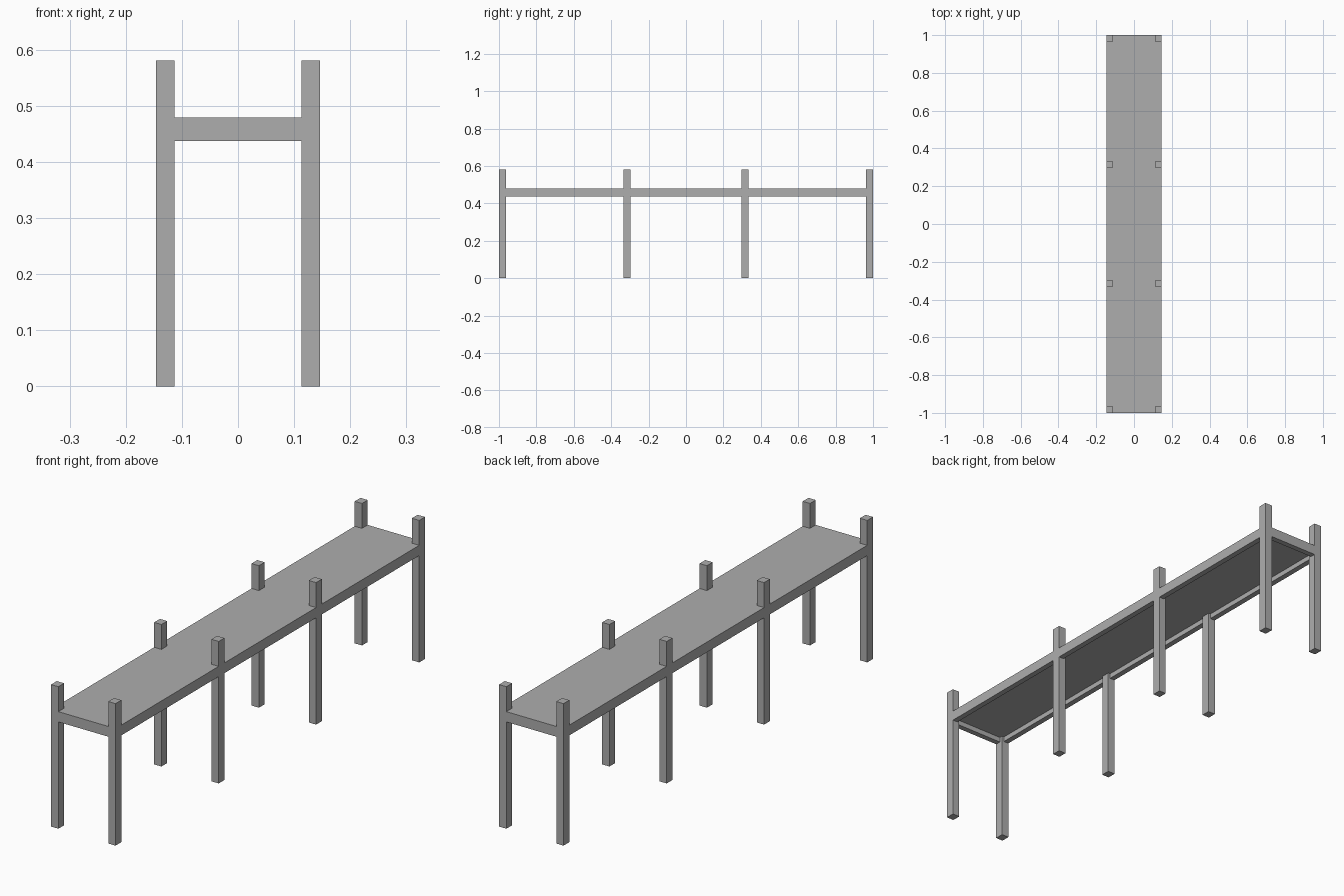
import bpy
import bmesh
from mathutils import Vector

cube = bpy.data.objects.get("Cube")
if cube:
    bpy.data.objects.remove(cube, do_unlink=True)

# Single plain grey
grey = bpy.data.materials.new("plain grey")
grey.use_nodes = True
colour = (0.42, 0.42, 0.42, 1)
grey.diffuse_color = colour
grey.node_tree.nodes["Principled BSDF"].inputs["Base Color"].default_value = colour

HALF_W, HALF_L = 0.146, 1.0
POST_X, POST_Y, POST_TOP = 0.033, 0.037, 0.581
DECK_TOP, DECK_UNDER, BEAM_UNDER = 0.479, 0.458, 0.437


def finish(name, bm):
    bmesh.ops.recalc_face_normals(bm, faces=bm.faces)
    mesh = bpy.data.meshes.new(name)
    bm.to_mesh(mesh)
    bm.free()
    mesh.materials.append(grey)
    obj = bpy.data.objects.new(name, mesh)
    bpy.context.scene.collection.objects.link(obj)
    return obj


def add_box(name, low, high):
    low, high = Vector(low), Vector(high)
    bm = bmesh.new()
    bmesh.ops.create_cube(bm, size=1)
    bmesh.ops.scale(bm, vec=high - low, verts=bm.verts)
    bmesh.ops.translate(bm, vec=(low + high) / 2, verts=bm.verts)
    return finish(name, bm)


# Deck: a slab hollowed underneath, leaving a rim of beams as wide as the posts
bm = bmesh.new()
bmesh.ops.create_cube(bm, size=1)
bmesh.ops.scale(bm, vec=(2 * HALF_W, 2 * HALF_L, DECK_TOP - BEAM_UNDER), verts=bm.verts)
bmesh.ops.translate(bm, vec=(0, 0, (DECK_TOP + BEAM_UNDER) / 2), verts=bm.verts)
under = min(bm.faces, key=lambda f: f.calc_center_median().z)
bmesh.ops.inset_individual(bm, faces=[under], thickness=POST_X)
recess = bmesh.ops.extrude_face_region(bm, geom=[under])["geom"]
bmesh.ops.translate(bm, vec=(0, 0, DECK_UNDER - BEAM_UNDER),
                    verts=[v for v in recess if isinstance(v, bmesh.types.BMVert)])
if under.is_valid:
    bmesh.ops.delete(bm, geom=[under], context='FACES_ONLY')
finish("deck_with_rim", bm)

# Four pairs of posts, flush with the deck edges
rows = {"front": -HALF_L + POST_Y / 2, "front_middle": -0.315,
        "back_middle": 0.315, "back": HALF_L - POST_Y / 2}
for row, y in rows.items():
    for side, sign in (("left", 1), ("right", -1)):
        x = sign * (HALF_W - POST_X / 2)
        add_box(f"{row}_{side}_post",
                (x - POST_X / 2, y - POST_Y / 2, 0),
                (x + POST_X / 2, y + POST_Y / 2, POST_TOP))
